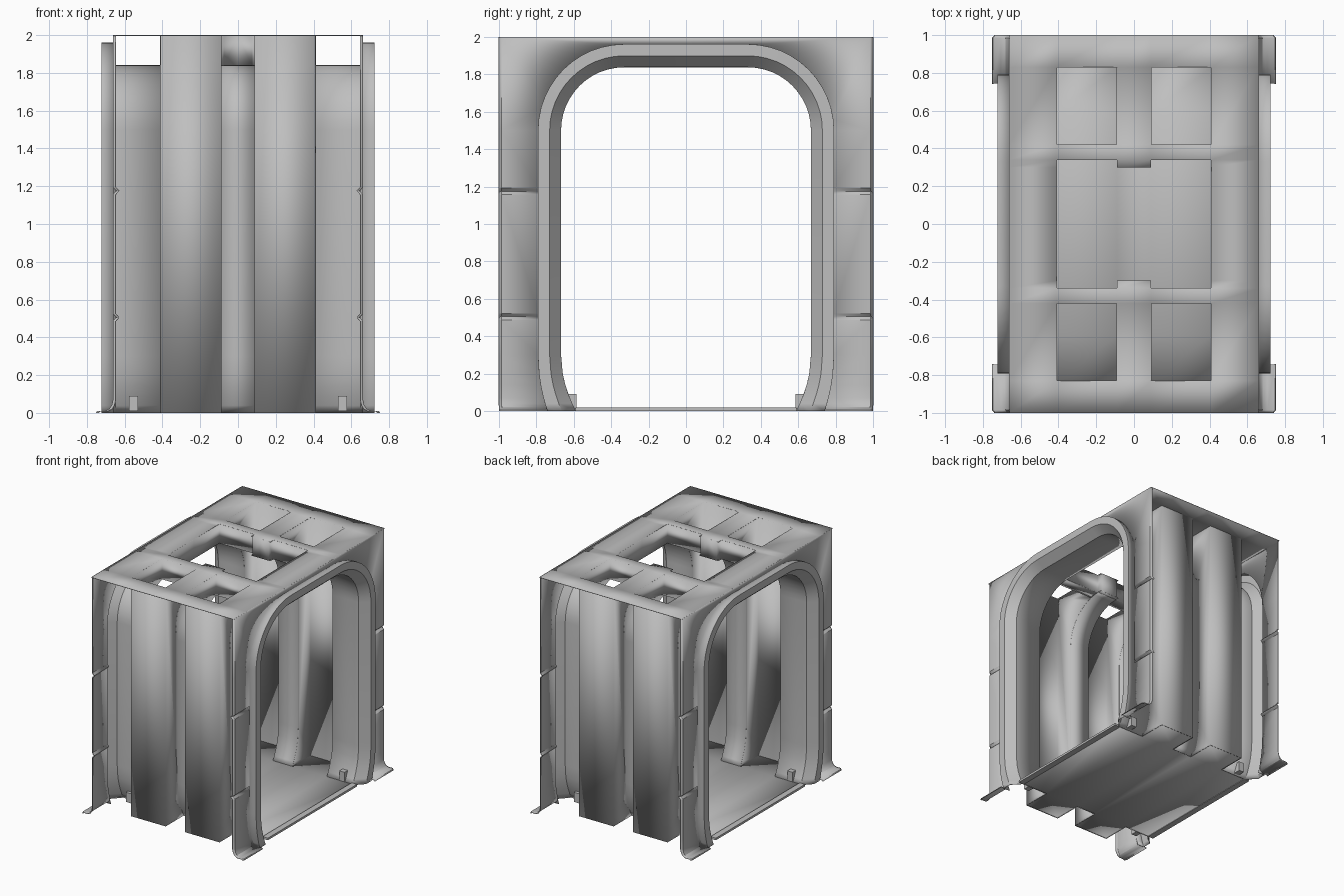
import bpy, bmesh, math

if "Cube" in bpy.data.objects:
    bpy.data.objects.remove(bpy.data.objects["Cube"])

grey = bpy.data.materials.new("warm_grey")
grey.diffuse_color = (0.52, 0.52, 0.52, 1)
grey.use_nodes = True
grey.node_tree.nodes["Principled BSDF"].inputs["Base Color"].default_value = grey.diffuse_color
SIDES = (1, -1)
T = 0.004  # sheet thickness


def make(name, faces, thick=T):
    """Turn a list of faces (lists of points) into one thin sheet object."""
    bm = bmesh.new()
    for pts in faces:
        bm.faces.new([bm.verts.new(p) for p in pts])
    bmesh.ops.remove_doubles(bm, verts=bm.verts, dist=0.0004)
    bmesh.ops.recalc_face_normals(bm, faces=bm.faces)
    me = bpy.data.meshes.new(name)
    bm.to_mesh(me)
    bm.free()
    me.materials.append(grey)
    ob = bpy.data.objects.new(name, me)
    bpy.context.collection.objects.link(ob)
    if thick:
        mod = ob.modifiers.new("sheet", 'SOLIDIFY')
        mod.thickness = thick
        mod.offset = 0
    bpy.ops.object.select_all(action='DESELECT')
    ob.select_set(True)
    bpy.context.view_layer.objects.active = ob
    bpy.ops.object.shade_smooth_by_angle(angle=math.radians(30))
    return ob


def box(name, x0, x1, y0, y1, z0, z1):
    lo = [(x0, y0), (x1, y0), (x1, y1), (x0, y1)]
    faces = [[(x, y, z) for x, y in lo] for z in (z0, z1)]
    for a, b in zip(lo, lo[1:] + lo[:1]):
        faces.append([(*a, z0), (*b, z0), (*b, z1), (*a, z1)])
    return make(name, faces, 0)


def grid(name, xs, ys, z, keep):
    """Flat sheet of cells; keep(|x|, |y|) of the cell centre decides."""
    xs = sorted({s * x for x in xs for s in SIDES})
    ys = sorted({s * y for y in ys for s in SIDES})
    faces = []
    for x0, x1 in zip(xs, xs[1:]):
        for y0, y1 in zip(ys, ys[1:]):
            if keep(abs(x0 + x1) / 2, abs(y0 + y1) / 2):
                faces.append([(x0, y0, z), (x1, y0, z), (x1, y1, z), (x0, y1, z)])
    return make(name, faces)


def leg_y(off, z):
    drop = 0.08 - 0.25 * off
    return 0.67 + off - drop * max(0, 1 - z / 0.3) ** 2


def half_arch(off):
    """Arch outline (y, z) from the floor to the flat top, y > 0."""
    pts = [(leg_y(off, z), z) for z in (0, 0.04, 0.09, 0.14, 0.2, 0.3)]
    r = 0.34 + off
    for i in range(13):
        a = math.pi / 2 * i / 12
        pts.append((0.33 + r * math.cos(a), 1.5 + r * math.sin(a)))
    return pts


def loft(sections, outline):
    faces = []
    for (xa, oa), (xb, ob) in zip(sections, sections[1:]):
        a, b = outline(oa), outline(ob)
        for i in range(len(a) - 1):
            faces.append([(xa, *a[i]), (xa, *a[i + 1]), (xb, *b[i + 1]), (xb, *b[i])])
    return faces


def full_arch(off):
    h = half_arch(off)
    return h + [(-y, z) for y, z in reversed(h)]


# Top plate with four shafts and a central opening
def plate_keep(x, y):
    shaft = 0.09 < x < 0.41 and 0.42 < y < 0.83
    middle = x < 0.41 and y < (0.30 if x < 0.09 else 0.34)
    return not (shaft or middle)


grid("top_plate", (0.66, 0.41, 0.09), (1, 0.83, 0.42, 0.34, 0.30), 2 - T / 2, plate_keep)

# Floor with bays reaching under the shafts
grid("floor", (0.66, 0.41, 0.09), (0.83, 0.59), 0.006,
     lambda x, y: y < 0.59 or 0.09 < x < 0.41)
for s in SIDES:
    box("floor_sill", *sorted((s * 0.64, s * 0.69)), -0.59, 0.59, 0, 0.018)

# Raised arch rims running inward as tunnel strips
for s in SIDES:
    make("arch_rim", loft([(s * 0.66, 0.12), (s * 0.72, 0.12), (s * 0.72, 0.06),
                           (s * 0.65, 0), (s * 0.41, 0)], full_arch))

# Narrow strips between the columns
for s in SIDES:
    make("centre_strip", loft([(-0.09, 0), (0.09, 0)],
                              lambda o: [(s * y, z) for y, z in half_arch(o)]))

# Bridges joining the shafts to the central opening
grid("roof_bridge", (0.41, 0.09), (0.42, 0.34, 0.30), 1.84,
     lambda x, y: y > 0.30 and (y > 0.34) == (x > 0.09))

# Skirt hanging around the central opening
quarter = [(0.41, 0), (0.41, 0.34), (0.09, 0.34), (0.075, 0.30), (0, 0.30)]
skirt = []
for sx in SIDES:
    for sy in SIDES:
        for (xa, ya), (xb, yb) in zip(quarter, quarter[1:]):
            skirt.append([(sx * xa, sy * ya, 1.84), (sx * xb, sy * yb, 1.84),
                          (sx * xb, sy * yb, 2), (sx * xa, sy * ya, 2)])
make("opening_skirt", skirt)

# Four hollow columns, open toward the inside
arch = [p for p in half_arch(0) if p[0] > 0.42]
z_in = 1.5 + math.sqrt(0.34 ** 2 - 0.09 ** 2)
cheek = arch + [(0.42, z_in), (0.42, 2), (0.83, 2), (0.83, 0)]
for sx in SIDES:
    for sy in SIDES:
        faces = [[(sx * x, sy * y, z) for y, z in cheek] for x in (0.09, 0.41)]
        for y, z0 in ((0.83, 0), (0.42, z_in)):
            faces.append([(sx * 0.09, sy * y, z0), (sx * 0.41, sy * y, z0),
                          (sx * 0.41, sy * y, 2), (sx * 0.09, sy * y, 2)])
        make("column", faces)
        # Small locating block at the foot of the strip
        box("locating_block", *sorted((sx * 0.53, sx * 0.577)),
            *sorted((sy * 0.585, sy * 0.66)), 0.01, 0.09)

# Side walls: grooved legs, flared feet, bent edges and arch spandrels
rows = [(0.75, 0), (0.745, 0.008), (0.705, 0.008), (0.68, 0.02), (0.667, 0.04),
        (0.66, 0.07), (0.66, 0.14), (0.66, 0.2), (0.66, 0.3)]
for g in (0.505, 1.175):
    rows += [(0.66, g - 0.018), (0.642, g), (0.66, g + 0.018)]
rows.append((0.66, 1.5))
for sx in SIDES:
    faces = []
    for sy in SIDES:
        for (xa, za), (xb, zb) in zip(rows, rows[1:]):
            ya, yb = leg_y(0.12, za), leg_y(0.12, zb)
            faces.append([(sx * xa, sy * ya, za), (sx * xb, sy * yb, zb),
                          (sx * xb, sy * 0.985, zb), (sx * xa, sy * 0.985, za)])
        for (xa, za), (xb, zb) in zip(rows + [(0.66, 1.5)], rows[1:] + [(0.66, 2)]):
            faces.append([(sx * xa, sy * 0.985, za), (sx * xb, sy * 0.985, zb),
                          (sx * (xb - 0.013), sy, zb), (sx * (xa - 0.013), sy, za)])
        top = [p for p in half_arch(0.12) if p[1] >= 1.4999]
        top += [(0, 1.96), (0, 2), (0.985, 2), (0.985, 1.5)]
        faces.append([(sx * 0.66, sy * y, z) for y, z in top])
    # drop zero-length bends
    make("side_wall", [f for f in faces if len(set(f)) > 3])
